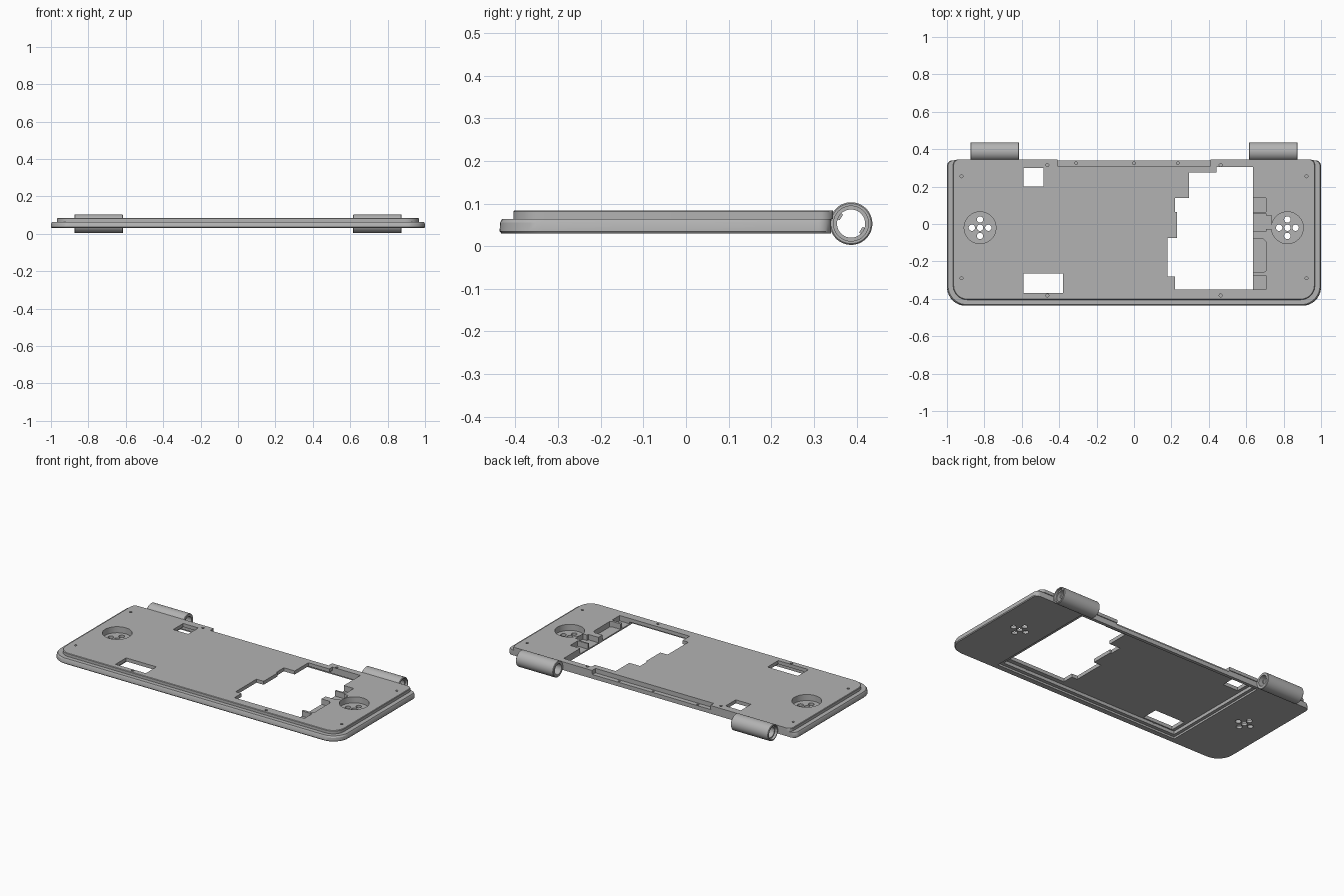
import bpy, bmesh
from math import cos, sin, pi, radians
from mathutils import Matrix

if "Cube" in bpy.data.objects:
    bpy.data.objects.remove(bpy.data.objects["Cube"], do_unlink=True)

grey = bpy.data.materials.new("plain grey")
grey.use_nodes = True
COLOUR = (0.45, 0.45, 0.45, 1)
grey.diffuse_color = COLOUR
grey.node_tree.nodes["Principled BSDF"].inputs["Base Color"].default_value = COLOUR


def finish(bm, name):
    bmesh.ops.recalc_face_normals(bm, faces=bm.faces[:])
    mesh = bpy.data.meshes.new(name)
    bm.to_mesh(mesh)
    bm.free()
    mesh.materials.append(grey)
    obj = bpy.data.objects.new(name, mesh)
    bpy.context.collection.objects.link(obj)
    return obj


def loft(bm, rings):
    loops = [[bm.verts.new(p) for p in ring] for ring in rings]
    for a, b in zip(loops, loops[1:]):
        for i in range(len(a)):
            j = (i + 1) % len(a)
            bm.faces.new((a[i], a[j], b[j], b[i]))
    bm.faces.new(loops[0][::-1])
    bm.faces.new(loops[-1])


def prism(points, z0, z1):
    return [[(x, y, z) for x, y in points] for z in (z0, z1)]


def rect(x0, x1, y0, y1):
    return [(x0, y0), (x1, y0), (x1, y1), (x0, y1)]


def circle(cx, cy, r, n=24):
    return [(cx + r * cos(2 * pi * i / n), cy + r * sin(2 * pi * i / n)) for i in range(n)]


def outline(x, front, back, r_front, r_back, z, inset=0, n=10):
    x, front = x - inset, front + inset
    pts = []
    for k, (sx, y, r) in enumerate([(-1, front, r_front), (1, front, r_front),
                                    (1, back, r_back), (-1, back, r_back)]):
        cy = y + r if y == front else y - r
        for i in range(n + 1):
            a = pi + k * pi / 2 + i * pi / 2 / n
            pts.append((sx * (x - r) + r * cos(a), cy + r * sin(a), z))
    return pts


def cut(target, prisms):
    """Subtract a set of separate prisms from the target."""
    bm = bmesh.new()
    for p in prisms:
        loft(bm, p)
    cutter = finish(bm, "cutter")
    cutter.hide_render = True
    mod = target.modifiers.new("cut", 'BOOLEAN')
    mod.operation, mod.solver, mod.object = 'DIFFERENCE', 'EXACT', cutter
    bpy.context.view_layer.objects.active = target
    bpy.ops.object.modifier_apply(modifier=mod.name)
    bpy.data.objects.remove(cutter, do_unlink=True)


def smooth(obj):
    bpy.ops.object.select_all(action='DESELECT')
    obj.select_set(True)
    bpy.context.view_layer.objects.active = obj
    bpy.ops.object.shade_smooth_by_angle(angle=radians(30))


# Stepped plate: wide lower rim, narrower raised top
low = (1.0, -0.437, 0.34, 0.1, 0.03)
top = (0.967, -0.405, 0.345, 0.075, 0.03)
bm = bmesh.new()
loft(bm, [outline(*low, 0.03, 0.004), outline(*low, 0.035), outline(*low, 0.055, 0.001),
          outline(*low, 0.064, 0.006), outline(*top, 0.064), outline(*top, 0.081),
          outline(*top, 0.084, 0.003)])
plate = finish(bm, "back_plate")

# Two-step recess in the underside
cut(plate, [prism(rect(-0.63, 0.66, -0.4, 0.32), 0, 0.042)])
cut(plate, [prism(rect(-0.61, 0.635, -0.378, 0.308), 0, 0.062)])

# Stepped main opening and the two rectangular windows
opening = [(0.22, -0.35), (0.635, -0.35), (0.635, 0.305), (0.44, 0.305), (0.44, 0.275),
           (0.295, 0.275), (0.295, 0.14), (0.22, 0.14), (0.22, 0.065), (0.23, 0.065),
           (0.23, -0.075), (0.18, -0.075), (0.18, -0.28), (0.22, -0.28)]
cut(plate, [prism(opening, 0, 0.2),
            prism(rect(-0.59, -0.485, 0.2, 0.3), 0, 0.2),
            prism(rect(-0.59, -0.38, -0.37, -0.265), 0, 0.2)])

# Connector pockets beside the opening
latch = [(0.6, -0.26), (0.69, -0.26), (0.705, -0.25), (0.705, -0.095), (0.69, -0.08), (0.6, -0.08)]
port = [(0.6, -0.04), (0.705, -0.04), (0.705, -0.028), (0.735, -0.028),
        (0.735, 0.045), (0.705, 0.045), (0.705, 0.055), (0.6, 0.055)]
cut(plate, [prism(p, 0.05, 0.2) for p in (
    latch, port, rect(0.6, 0.705, 0.065, 0.14), rect(0.6, 0.705, -0.35, -0.275))])

# Round recesses with five holes each, then the lowered ledge at the back
cut(plate, [prism(circle(x, -0.02, 0.085, 48), 0.046, 0.2) for x in (-0.823, 0.82)]
    + [prism(rect(-0.41, 0.41, 0.311, 0.4), 0.056, 0.2)])
step = 0.044
cut(plate, [prism(circle(x + dx * step, -0.02 + dy * step, 0.017), 0, 0.2)
            for x in (-0.823, 0.82)
            for dx, dy in ((0, 0), (1, 0), (-1, 0), (0, 1), (0, -1))])

# Blind screw holes
screws = [(s * x, y) for s in (-1, 1) for x, y in
          ((0.922, 0.255), (0.922, -0.29), (0.463, 0.315), (0.463, -0.382))]
cut(plate, [prism(circle(x, y, 0.008, 16), 0.06, 0.2) for x, y in screws]
    + [prism(circle(x, 0.325, 0.007, 16), 0.046, 0.2) for x in (-0.31, 0, 0.235)])
smooth(plate)


# Hollow hinge barrels along the back edge
def barrel(name, side):
    bm = bmesh.new()
    profile = [(0.615, 0.047), (0.618, 0.05), (0.872, 0.05), (0.875, 0.047),
               (0.875, 0.041), (0.86, 0.041), (0.86, 0.033), (0.615, 0.033)]
    n = 48
    rings = [[bm.verts.new((side * x, 0.387 + r * cos(2 * pi * i / n),
                            0.053 + r * sin(2 * pi * i / n))) for i in range(n)]
             for x, r in profile]
    for k, a in enumerate(rings):
        b = rings[(k + 1) % len(rings)]
        for i in range(n):
            j = (i + 1) % n
            bm.faces.new((a[i], a[j], b[j], b[i]))
    # Two small keys inside the bore
    for deg in (148, -32):
        bmesh.ops.create_cube(bm, size=1, matrix=(
            Matrix.Translation((side * 0.74, 0.387, 0.053))
            @ Matrix.Rotation(radians(deg), 4, 'X')
            @ Matrix.Translation((0, 0.031, 0))
            @ Matrix.Diagonal((0.2, 0.008, 0.016, 1))))
    smooth(finish(bm, name))


barrel("left_hinge_barrel", 1)
barrel("right_hinge_barrel", -1)
